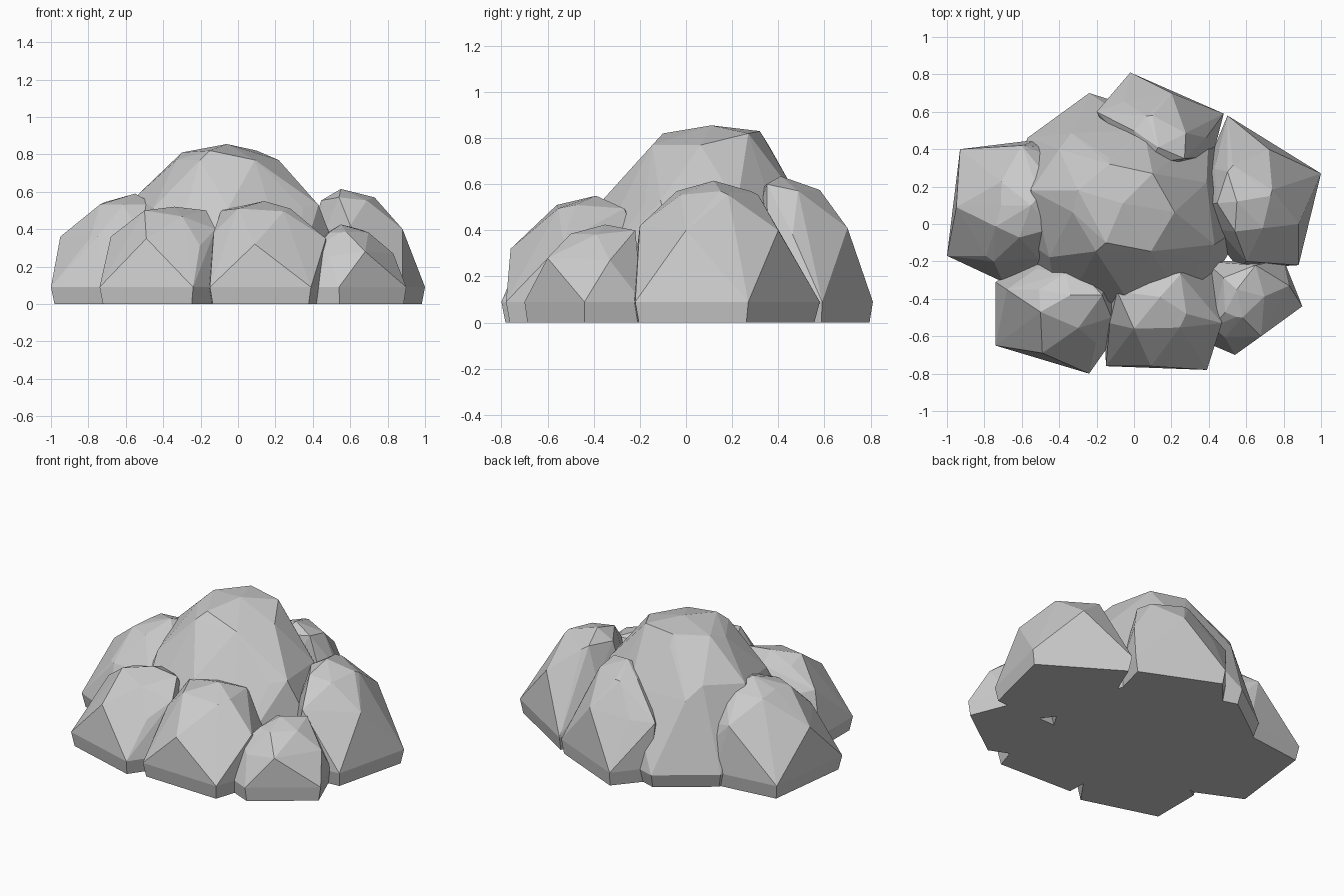
import bpy
import bmesh
from mathutils import Vector

default_cube = bpy.data.objects.get("Cube")
if default_cube:
    bpy.data.objects.remove(default_cube, do_unlink=True)

# One pale stone colour for every boulder
stone = bpy.data.materials.new("pale_grey_stone")
stone.use_nodes = True
stone_colour = (0.6, 0.6, 0.6, 1)
stone.diffuse_color = stone_colour
stone.node_tree.nodes["Principled BSDF"].inputs["Base Color"].default_value = stone_colour


def boulder(name, peak, outline, knobs, girth=0.09):
    """Faceted boulder: hull of foot ring, girth ring, shoulder ring, crown ring and peak."""
    peak = Vector(peak)
    height = peak.z
    ring = [Vector((x, y, girth)) for x, y in outline]
    middle = sum(ring, Vector()) / len(ring)

    def toward(point, target, amount, z):
        moved = point.lerp(target, amount)
        return Vector((moved.x, moved.y, z))

    points = [peak] + ring + [Vector(knob) for knob in knobs]
    for index, corner in enumerate(ring):
        following = ring[(index + 1) % len(ring)]
        edge_middle = (corner + following) / 2
        points.append(toward(corner, middle, 0.05, 0))
        points.append(toward(edge_middle, peak, 0.2, height * 0.6))
        points.append(toward(corner, peak, 0.58, height * 0.9))

    bm = bmesh.new()
    for point in points:
        bm.verts.new(point)
    result = bmesh.ops.convex_hull(bm, input=bm.verts[:])
    unused = set(result["geom_interior"] + result["geom_unused"])
    loose = [item for item in unused if isinstance(item, bmesh.types.BMVert)]
    bmesh.ops.delete(bm, geom=loose, context="VERTS")
    bmesh.ops.recalc_face_normals(bm, faces=bm.faces[:])
    mesh = bpy.data.meshes.new(name)
    bm.to_mesh(mesh)
    bm.free()
    mesh.materials.append(stone)
    rock = bpy.data.objects.new(name, mesh)
    bpy.context.collection.objects.link(rock)
    return rock


# Tall boulder in the middle
boulder("central_boulder", (-.06, .11, .855),
        [(-.24, .7), (-.57, .46), (-.7, 0), (-.4, -.5), (.3, -.5), (.6, 0), (.4, .5)],
        [(-.3, .18, .81), (-.13, .32, .83), (.1, .27, .82), (.19, .1, .77),
         (-.15, -.1, .82), (.43, -.11, .53), (-.55, .18, .57), (-.4, .4, .6)])

# Boulders at the sides and back
boulder("right_side_boulder", (-.55, .1, .59),
        [(-1, -.17), (-.7, -.31), (-.3, -.2), (-.3, .4), (-.52, .45), (-.93, .4)],
        [(-.95, .09, .36), (-.71, .1, .545), (-.75, -.2, .36), (-.6, .42, .4)])
boulder("left_side_boulder", (.55, .12, .615),
        [(1, .27), (.88, -.22), (.56, -.24), (.3, .1), (.5, .58)],
        [(.88, 0, .4), (.72, .4, .4), (.73, .15, .57), (.5, .28, .57),
         (.6, -.2, .42), (.54, -.04, .57)])
boulder("back_boulder", (.13, .41, .635),
        [(-.02, .81), (.48, .59), (.42, .36), (0, .2), (-.18, .62)],
        [(.2, .7, .41), (.1, .58, .575), (-.2, .6, .38), (.27, .35, .6)])

# Lower boulders along the front
boulder("front_right_boulder", (-.34, -.38, .52),
        [(-.74, -.65), (-.24, -.8), (-.1, -.6), (-.1, -.2), (-.4, -.1), (-.74, -.31)],
        [(-.49, -.69, .35), (-.5, -.47, .5), (-.12, -.5, .4),
         (-.68, -.35, .36), (-.17, -.38, .5)])
boulder("front_middle_boulder", (.14, -.39, .55),
        [(-.15, -.76), (.39, -.78), (.47, -.53), (.4, -.1), (-.1, -.1), (-.16, -.45)],
        [(.09, -.76, .32), (-.13, -.53, .38), (.47, -.53, .35),
         (0, -.56, .51), (.28, -.48, .51), (-.09, -.36, .5)])
boulder("front_left_boulder", (.55, -.35, .425),
        [(.9, -.44), (.54, -.7), (.4, -.64), (.38, -.2), (.8, -.19)],
        [(.68, -.6, .28), (.58, -.5, .385), (.83, -.33, .27),
         (.65, -.22, .4), (.42, -.55, .3)])
